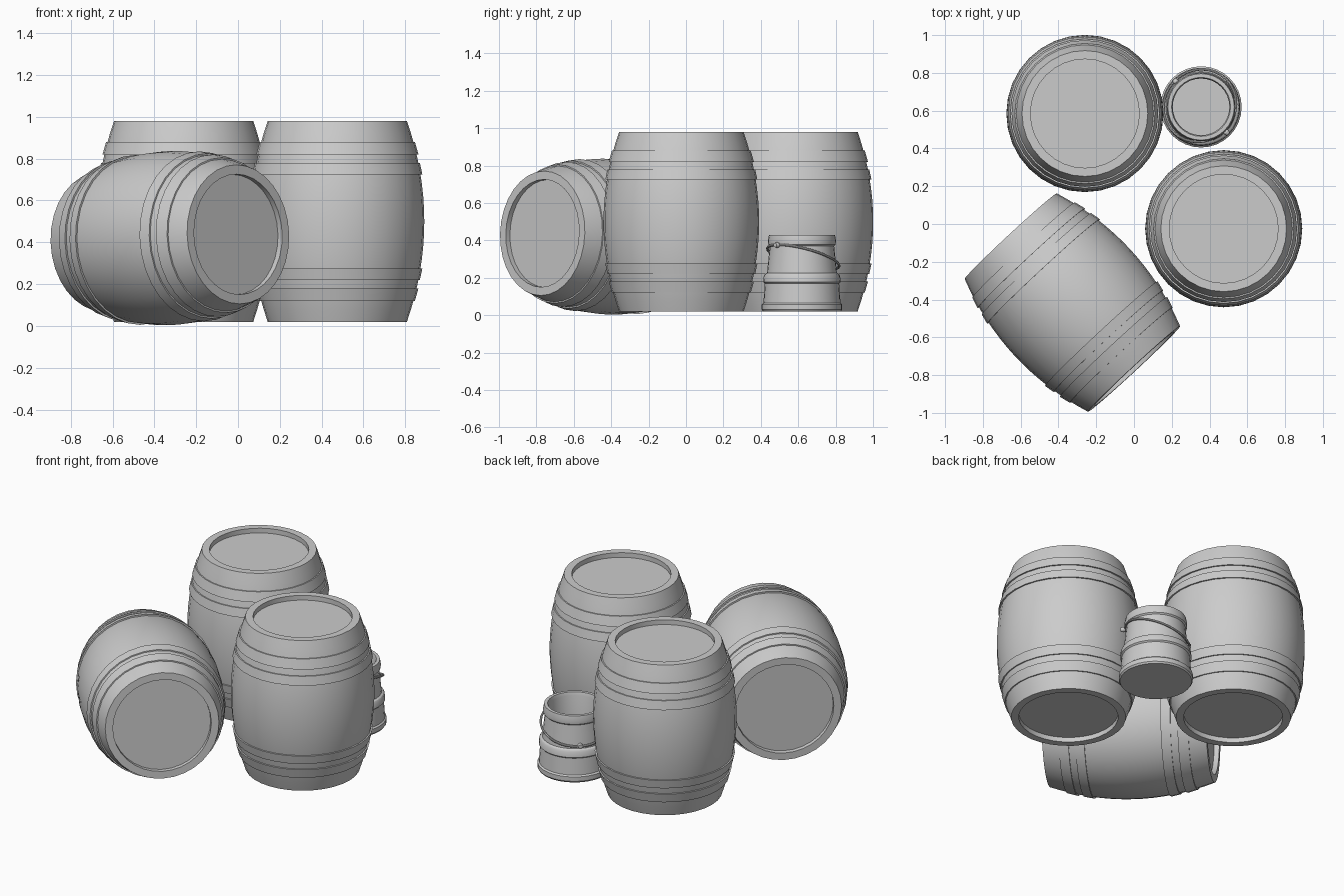
import bpy, bmesh, math
from mathutils import Matrix, Vector

cube = bpy.data.objects.get("Cube")
if cube:
    bpy.data.objects.remove(cube, do_unlink=True)

# One plain grey for everything
grey = bpy.data.materials.new("plain grey")
grey.use_nodes = True
COLOUR = (0.6, 0.6, 0.6, 1)
grey.diffuse_color = COLOUR
grey.node_tree.nodes["Principled BSDF"].inputs["Base Color"].default_value = COLOUR


def lathe(name, profile, matrix, sides=32, closed=False):
    """Revolve (radius, height) points about z; open profiles get end caps."""
    bm = bmesh.new()
    rings = []
    for r, z in profile:
        rings.append([bm.verts.new((r * math.cos(math.tau * i / sides),
                                    r * math.sin(math.tau * i / sides), z))
                      for i in range(sides)])
    pairs = list(zip(rings, rings[1:]))
    if closed:
        pairs.append((rings[-1], rings[0]))
    else:
        bm.faces.new(rings[0])
        bm.faces.new(rings[-1])
    for a, b in pairs:
        for i in range(sides):
            j = (i + 1) % sides
            bm.faces.new((a[i], a[j], b[j], b[i]))
    bmesh.ops.recalc_face_normals(bm, faces=bm.faces)
    mesh = bpy.data.meshes.new(name)
    bm.to_mesh(mesh)
    bm.free()
    mesh.materials.append(grey)
    obj = bpy.data.objects.new(name, mesh)
    bpy.context.collection.objects.link(obj)
    obj.matrix_world = matrix
    bpy.ops.object.select_all(action="DESELECT")
    obj.select_set(True)
    bpy.context.view_layer.objects.active = obj
    bpy.ops.object.shade_smooth_by_angle(angle=math.radians(30))
    return obj


HALF, BULGE, END, RIM, RECESS = 0.48, 0.416, 0.333, 0.288, 0.03


def stave_radius(z):
    return BULGE - (BULGE - END) * (z / HALF) ** 2


def barrel(name, matrix):
    # Bulging body with a recessed head at each end
    steps = 16
    body = [(RIM, RECESS - HALF), (RIM, -HALF)]
    body += [(stave_radius(z), z) for z in
             (HALF * (2 * i / steps - 1) for i in range(steps + 1))]
    body += [(RIM, HALF), (RIM, HALF - RECESS)]
    lathe(name + "_body", body, matrix)
    # Two hoops near each end
    for side, end in ((1, "upper"), (-1, "lower")):
        for low, high, place in ((0.225, 0.28, "inner"), (0.32, 0.38, "outer")):
            hoop = [(stave_radius(z) + off, side * z) for z, off in
                    ((low, -0.01), (low, 0.009), (high, 0.007), (high, -0.01))]
            lathe(f"{name}_{end}_{place}_hoop", hoop, matrix, closed=True)


# Two standing barrels
barrel("rear_barrel", Matrix.Translation((-0.26, 0.585, 0.5)))
barrel("side_barrel", Matrix.Translation((0.475, -0.025, 0.5)))

# Barrel lying on its side, tipped up slightly at the front
axis = Vector((0.6525, -0.7025, 0.036))
turn = axis.to_track_quat("Z", "Y").to_matrix().to_4x4()
barrel("lying_barrel", Matrix.Translation((-0.326, -0.416, 0.42)) @ turn)

# Bucket with flared foot, middle band and rolled lip
centre = Vector((0.355, 0.62, 0))
bucket = [(0.208, 0.02), (0.215, 0.03), (0.215, 0.058), (0.206, 0.066),
          (0.199, 0.17), (0.207, 0.178), (0.204, 0.21), (0.198, 0.22),
          (0.187, 0.226), (0.172, 0.37), (0.180, 0.378), (0.182, 0.40),
          (0.176, 0.43), (0.156, 0.43), (0.150, 0.41), (0.150, 0.08)]
lathe("bucket", bucket, Matrix.Translation(centre))

# Wire handle hanging round the bucket at a slant
droop = Vector((-1, 1, 0)).normalized()
wire = [(0.198 + 0.007 * math.cos(t), 0.007 * math.sin(t))
        for t in (math.tau * i / 8 for i in range(8))]
tilt = Matrix.Rotation(math.atan(0.36), 4, Vector((0, 0, 1)).cross(droop))
place = Matrix.Translation(centre + droop * 0.01 + Vector((0, 0, 0.31)))
lathe("bucket_handle", wire, place @ tilt, closed=True)
# Small ears holding the handle
for sign, name in ((1, "low_ear"), (-1, "high_ear")):
    spot = centre + droop * sign * 0.19 + Vector((0, 0, 0.31 - sign * 0.065))
    ear = [(0.012, -0.014), (0.016, 0), (0.012, 0.014)]
    lathe("handle_" + name, ear, Matrix.Translation(spot) @
          droop.to_track_quat("Z", "Y").to_matrix().to_4x4(), sides=12)
